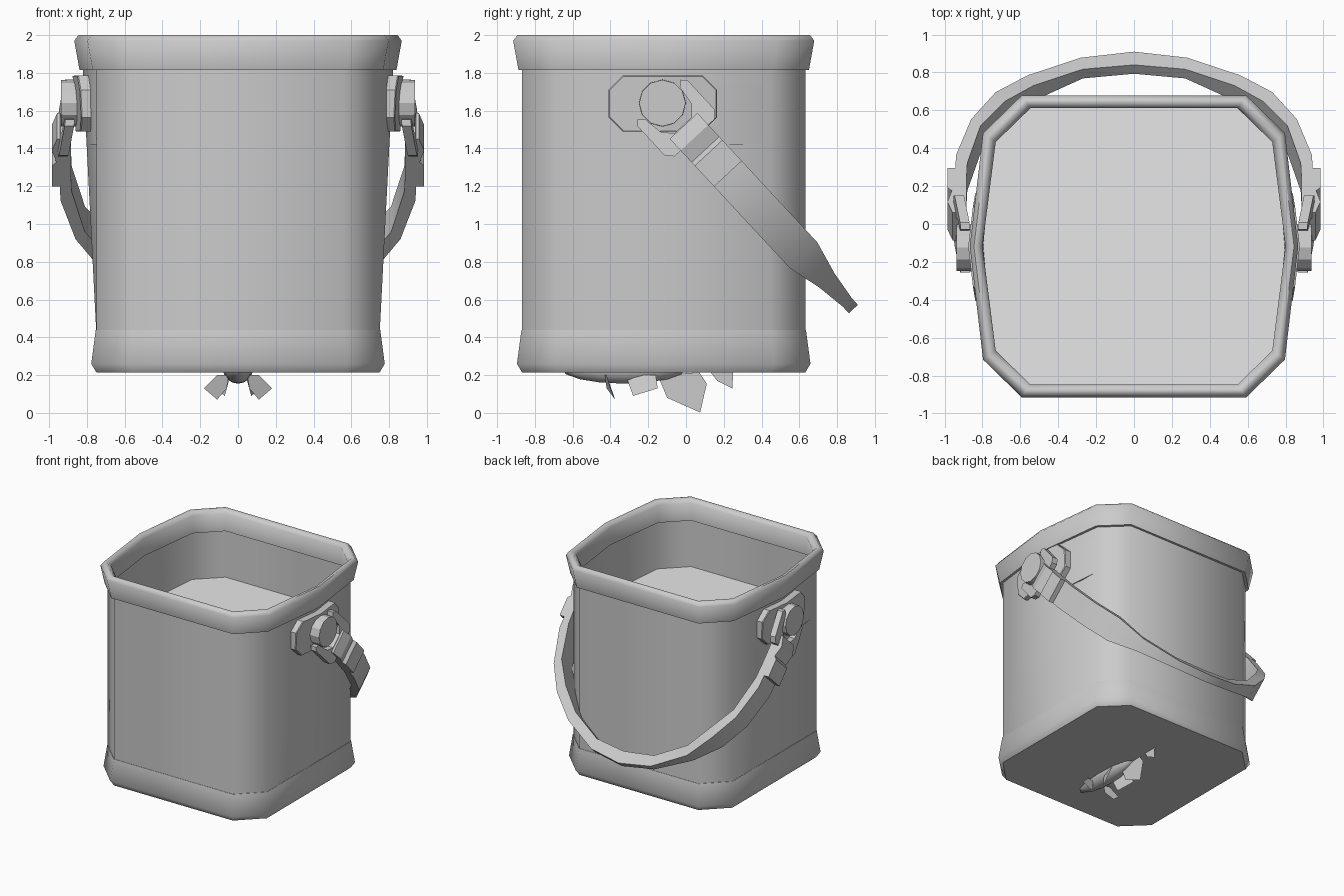
import bpy, bmesh, math
from mathutils import Vector

if "Cube" in bpy.data.objects:
    bpy.data.objects.remove(bpy.data.objects["Cube"])


def material(name, value):
    m = bpy.data.materials.new(name)
    m.diffuse_color = (value, value, value, 1)
    m.use_nodes = True
    m.node_tree.nodes["Principled BSDF"].inputs["Base Color"].default_value = m.diffuse_color
    return m


grey = material("grey_metal", 0.6)
pale = material("pale_grey", 0.8)
CY = -0.118                      # centre of the bucket in y
PIN = (-0.125, 1.64)             # handle pivot (y, z)
D, N = (0.68, -0.733), (0.733, 0.68)   # along and across the handle


def finish(name, bm, smooth=None, mirror=False, mat=grey):
    bmesh.ops.recalc_face_normals(bm, faces=bm.faces[:])
    me = bpy.data.meshes.new(name)
    bm.to_mesh(me)
    bm.free()
    me.materials.append(mat)
    ob = bpy.data.objects.new(name, me)
    bpy.context.collection.objects.link(ob)
    if mirror:
        ob.modifiers.new("mirror", 'MIRROR')
    if smooth:
        bpy.ops.object.select_all(action='DESELECT')
        bpy.context.view_layer.objects.active = ob
        ob.select_set(True)
        bpy.ops.object.shade_smooth_by_angle(angle=math.radians(smooth))
    return ob


def loft(name, rings, close=False, caps=(False, False), fold=None, flip=False, **kw):
    """Skin rings of points; fold splits the caps between two ring indices."""
    bm = bmesh.new()
    vs = [[bm.verts.new(p) for p in r] for r in rings]
    pairs = list(zip(vs, vs[1:])) + ([(vs[-1], vs[0])] if close else [])
    for a, b in pairs:
        for i in range(len(a)):
            j = (i + 1) % len(a)
            bm.faces.new((a[i], a[j], b[j], b[i]))
    for use, ring in zip(caps, (vs[0], vs[-1])):
        if use:
            f = bm.faces.new(ring)
            if fold:
                bmesh.utils.face_split(f, ring[fold[0]], ring[fold[1]])
    return finish(name, bm, **kw)


def outline(z, off=0.0, mid=0.06):
    """Ten-sided bucket section; mid is how far the sides bow outward."""
    hx, hy, fx, fy = 0.75 + off, 0.75 + off, 0.56 + off * .7, 0.565 + off * .7
    pts = [(fx, -hy), (hx, -fy), (hx + mid, 0), (hx, fy), (fx, hy)]
    pts += [(-x, y) for x, y in reversed(pts)]
    return [(x, y + CY, z) for x, y in pts]


def prism(name, pts, x0, x1, slope=0.0, **kw):
    """Extrude a (t, n) handle-plane profile along x, leaning out by slope."""
    def ring(x):
        return [(x + slope * t, PIN[0] + t * D[0] + n * N[0],
                 PIN[1] + t * D[1] + n * N[1]) for t, n in pts]
    return loft(name, [ring(x0), ring(x1)], caps=(True, True), **kw)


# bucket shell, rim, foot band and inside
loft("bucket_wall", [outline(0.42, 0.0, 0.0), outline(1.84, 0.0, 0.073)], smooth=50)
loft("rim", [outline(1.815, -0.006, .07), outline(1.815, 0.019, .07), outline(1.97, 0.047, .07),
             outline(2.0, 0.025, .07), outline(2.0, 0.005, .07), outline(1.97, -0.02, .07),
             outline(1.82, -0.018, .07)], close=True, smooth=50)
loft("foot_band", [outline(0.44, -0.01, 0), outline(0.44, 0.003, 0), outline(0.26, 0.027, 0),
                   outline(0.215, 0.0, 0)], caps=(False, True), smooth=50)
loft("inner_wall", [outline(1.84, -0.005, 0.073), outline(1.42, -0.005, 0.051)], smooth=50)
bm = bmesh.new()
bm.faces.new([bm.verts.new(p) for p in outline(1.42, -0.004, 0.051)])
for f in bm.faces:
    f.normal_update()
finish("inner_floor", bm, mat=pale)

# side plates, folded to follow the bowed walls
y0, y1, z0, z1, c = -0.41, 0.165, 1.49, 1.785, 0.075
plate = [(CY, z0), (y1 - c, z0), (y1, z0 + c), (y1, z1 - c), (y1 - c, z1), (CY, z1),
         (y0 + c, z1), (y0, z1 - c), (y0, z0 + c), (y0 + c, z0)]


def plate_ring(x, s):
    return [(x - 0.115 * abs(y - CY) + 0.05 * (z - 1.64), CY + (y - CY) * s,
             1.64 + (z - 1.64) * s) for y, z in plate]


loft("side_plate", [plate_ring(0.81, 1), plate_ring(0.862, 1), plate_ring(0.868, .98)],
     caps=(True, True), fold=(0, 5), mirror=True)

# pivot knobs
circle = [(math.cos(a * math.tau / 12), math.sin(a * math.tau / 12)) for a in range(12)]
loft("pivot_knob", [[(x, PIN[0] + r * u, PIN[1] + r * v) for u, v in circle]
                    for x, r in ((0.84, .125), (0.938, .123))],
     caps=(True, True), mirror=True)

# open brackets hooked round the knobs
half = [(-.025, .155), (0, .18), (.21, .18), (.25, .145)]
inner = [(.16, .06), (.11, .11), (0, .125)]
bracket = half + [(t, -n) for t, n in reversed(half)]
bracket += [(t, -n) for t, n in reversed(inner)] + inner
prism("handle_bracket", bracket, 0.868, 0.918, 0.14, mirror=True)


def strap_ring(x_out, t_out, x_in, t_in, w):
    return [(x, PIN[0] + t * D[0] + n * N[0], PIN[1] + t * D[1] + n * N[1])
            for x, t, n in ((x_out, t_out, w), (x_out, t_out, -w),
                            (x_in, t_in, -w), (x_in, t_in, w))]


# clasps joining bracket and strap
clasp = [(.165, .958), (.25, .985), (.335, .962), (.36, .985), (.51, .985)]
loft("handle_clasp", [strap_ring(x, t, 0.885, t, 0.1) for t, x in clasp],
     caps=(True, True), mirror=True)

# curved carrying strap
side = [(.945, .42, .885, .42, .1), (.94, .61, .88, .55, .1), (.86, .89, .81, .84, .1),
        (.73, 1.10, .68, 1.03, .1), (.56, 1.28, .53, 1.2, .055), (.28, 1.44, .27, 1.35, .033)]
path = side + [(0, 1.487, 0, 1.385, .032)]
path += [(-a, b, -c2, d, w) for a, b, c2, d, w in reversed(side)]
loft("carrying_strap", [strap_ring(*p) for p in path], caps=(True, True), smooth=35)

# fish belly showing under the bucket
bm = bmesh.new()
bmesh.ops.create_uvsphere(bm, u_segments=12, v_segments=8, radius=1)
for v in bm.verts:
    v.co = Vector((v.co.x * 0.08, -0.33 + v.co.y * 0.33, 0.235 + v.co.z * 0.08))
finish("fish_belly", bm, smooth=50)


def plate_fin(name, pts, **kw):
    bm = bmesh.new()
    bm.faces.new([bm.verts.new(p) for p in pts])
    return finish(name, bm, **kw)


# fins and tail
plate_fin("front_fin", [(.05, -.43, .2), (.11, -.42, .2), (.18, -.40, .13), (.11, -.375, .07),
                        (.06, -.42, .13)], mirror=True)
plate_fin("rear_fin", [(.04, -.32, .2), (.07, -.28, .09), (.12, -.15, .13), (.08, -.16, .2)],
          mirror=True)
plate_fin("tail_fin", [(0, -.15, .2), (0, -.1, .08), (0, -.01, .04), (0, .075, .002),
                       (0, .11, .155), (0, .07, .215)])
plate_fin("tail_tip", [(0, .13, .215), (0, .165, .17), (0, .245, .13), (0, .25, .215)])
